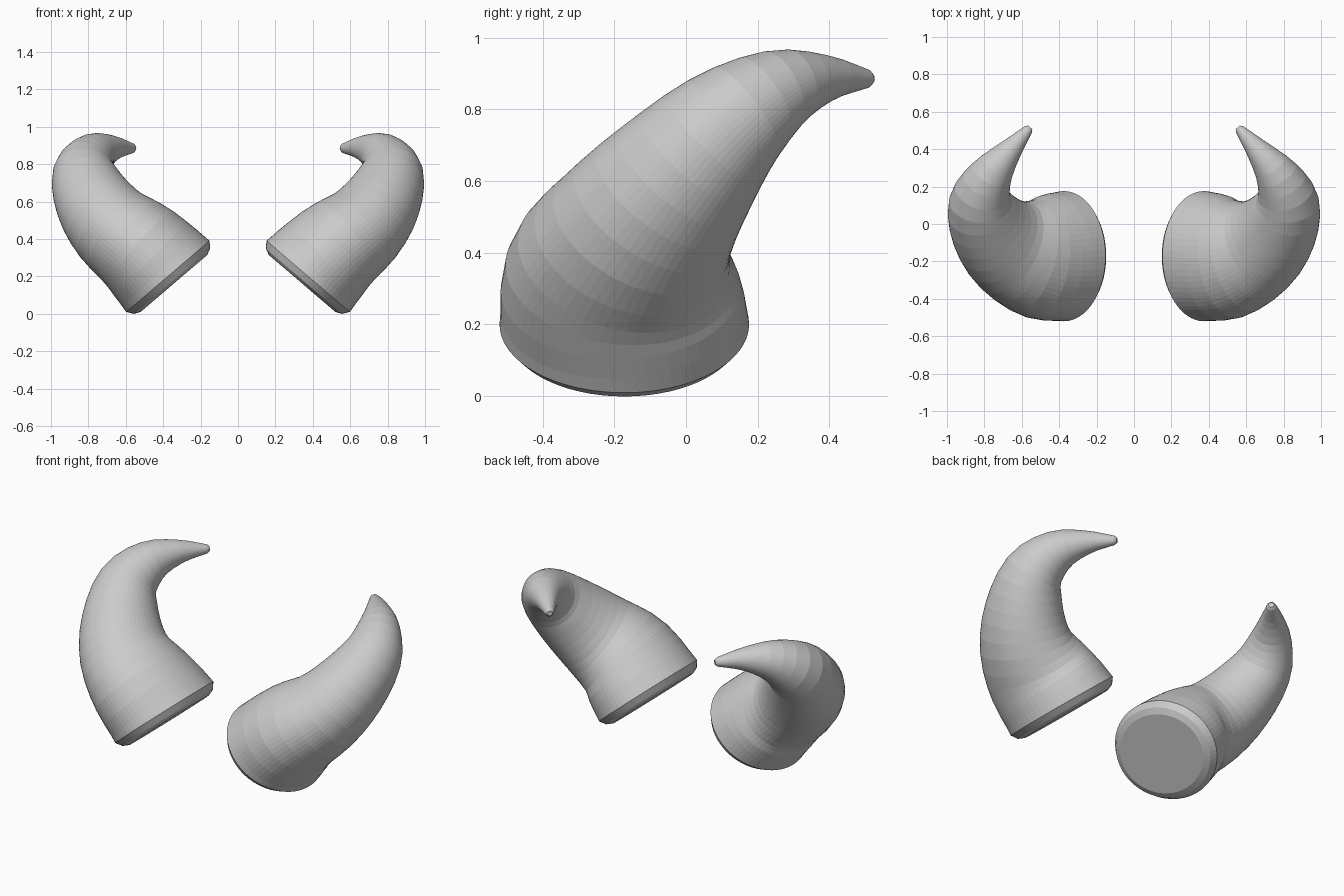
import bpy, bmesh, math
from mathutils import Vector

if "Cube" in bpy.data.objects:
    bpy.data.objects.remove(bpy.data.objects["Cube"])

SIDES, STEPS = 64, 3

# Horn spine: x, y, z, radius across, radius front-to-back
SPINE = [(.375, -.172, .20, .293, .348), (.52, -.18, .345, .268, .325),
         (.67, -.125, .465, .238, .27), (.775, -.015, .61, .207, .22),
         (.82, .12, .755, .168, .17), (.765, .26, .852, .118, .118),
         (.665, .39, .886, .066, .066), (.565, .505, .885, .026, .026)]


def spline(pts):
    """Catmull-Rom samples through the 5-value points."""
    pts = [Vector(p) for p in pts]
    ext = [2 * pts[0] - pts[1]] + pts + [2 * pts[-1] - pts[-2]]
    out = []
    for i in range(1, len(ext) - 2):
        a, b, c, d = ext[i - 1:i + 3]
        for k in range(STEPS):
            t = k / STEPS
            out.append(.5 * (2 * b + (c - a) * t + (2 * a - 5 * b + 4 * c - d) * t * t
                             + (3 * b - a - 3 * c + d) * t ** 3))
    return out + [pts[-1]]


def horn(name, side):
    samples = spline(SPINE)
    centers = [Vector(s[:3]) for s in samples]
    radii = [(s[3], s[4]) for s in samples]
    n = len(centers)
    tangents = [(centers[min(i + 1, n - 1)] - centers[max(i - 1, 0)]).normalized()
                for i in range(n)]
    tangents[0] = Vector((.65, 0, .76)).normalized()
    # Bevelled rim at the root and a tiny rounded tip
    t0, t1 = tangents[0], tangents[-1]
    rim = [(centers[0] - t0 * .035, .025), (centers[0] - t0 * .05, .06)]
    for c, inset in rim:
        centers.insert(0, c)
        tangents.insert(0, t0)
        radii.insert(0, (SPINE[0][3] - inset, SPINE[0][4] - inset))
    centers.append(centers[-1] + t1 * .015)
    tangents.append(t1)
    radii.append((.015, .015))

    bm = bmesh.new()
    rings, v = [], Vector((0, 1, 0))
    for c, t, (ru, rv) in zip(centers, tangents, radii):
        v = (v - t * v.dot(t)).normalized()
        u = v.cross(t)
        ring = []
        for k in range(SIDES):
            a = 2 * math.pi * k / SIDES
            p = c + u * (ru * math.cos(a)) + v * (rv * math.sin(a))
            ring.append(bm.verts.new((p.x * side, p.y, p.z)))
        rings.append(ring)
    for lo, hi in zip(rings, rings[1:]):
        for k in range(SIDES):
            j = (k + 1) % SIDES
            bm.faces.new((lo[k], lo[j], hi[j], hi[k]))
    bm.faces.new(rings[0])
    bm.faces.new(rings[-1])
    bmesh.ops.recalc_face_normals(bm, faces=bm.faces[:])
    mesh = bpy.data.meshes.new(name)
    bm.to_mesh(mesh)
    bm.free()
    bpy.context.collection.objects.link(bpy.data.objects.new(name, mesh))


horn("right_horn", 1)
horn("left_horn", -1)
